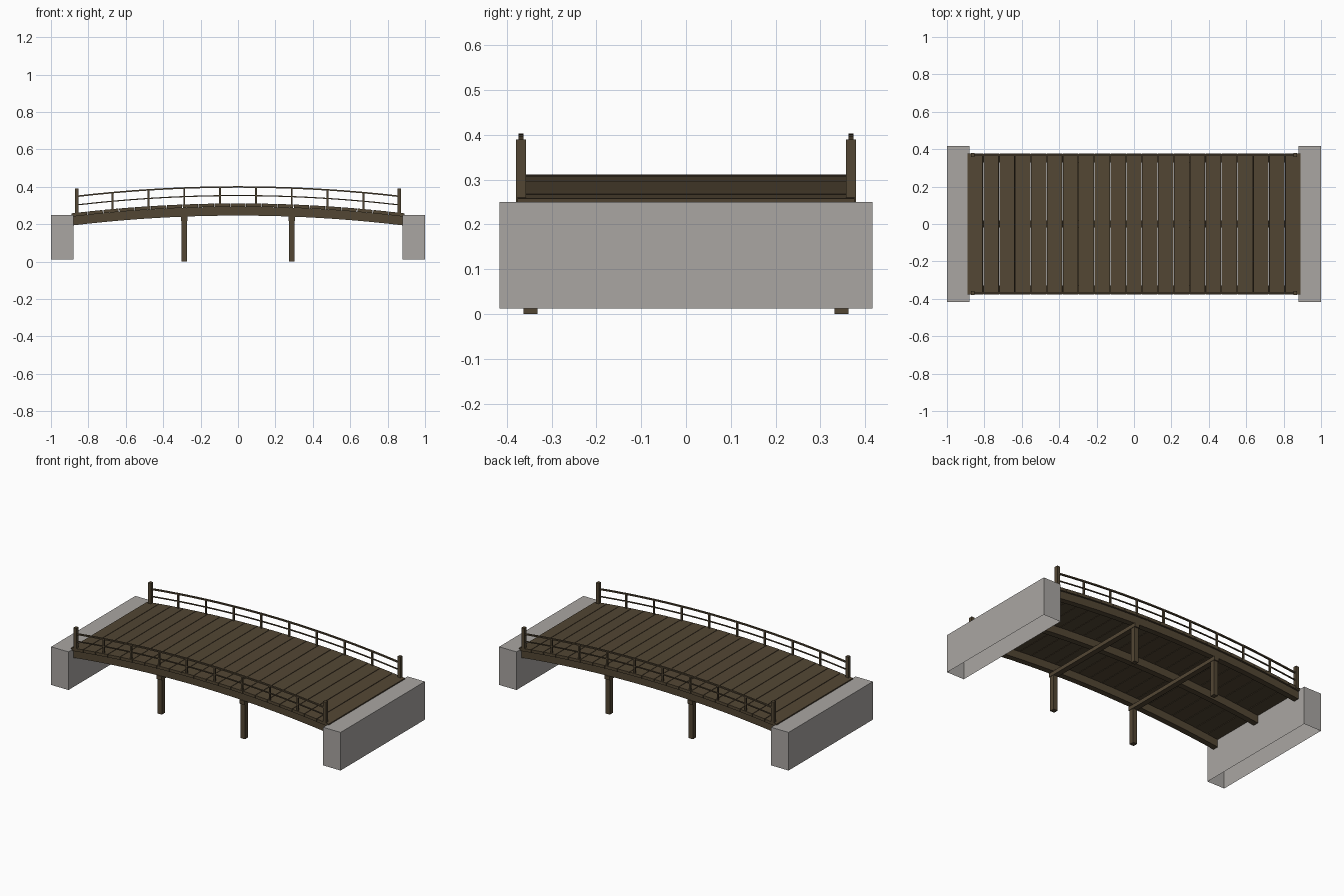
import bpy, bmesh, math
from mathutils import Matrix, Vector

old = bpy.data.objects.get("Cube")
if old:
    bpy.data.objects.remove(old, do_unlink=True)

HALF = 0.88      # half span of the arch
RISE = 0.052     # how far the middle is above the ends
DECK_TOP = 0.311 # deck surface at mid span


def material(name, rgb):
    m = bpy.data.materials.new(name)
    m.use_nodes = True
    m.diffuse_color = (*rgb, 1)
    m.node_tree.nodes["Principled BSDF"].inputs["Base Color"].default_value = (*rgb, 1)
    return m


wood = material("dark wood", (0.086, 0.062, 0.034))
concrete = material("grey concrete", (0.40, 0.382, 0.365))


def finish(name, bm, mat):
    bmesh.ops.recalc_face_normals(bm, faces=bm.faces)
    mesh = bpy.data.meshes.new(name)
    bm.to_mesh(mesh)
    bm.free()
    mesh.materials.append(mat)
    ob = bpy.data.objects.new(name, mesh)
    bpy.context.collection.objects.link(ob)
    return ob


def add_box(bm, centre, size, tilt=0):
    m = (Matrix.Translation(centre) @ Matrix.Rotation(tilt, 4, 'Y')
         @ Matrix.Diagonal((*size, 1)))
    return bmesh.ops.create_cube(bm, size=1, matrix=m)["verts"]


def sag(x):
    return RISE * (x / HALF) ** 2


def arch_beam(name, y, width, top, height, half, steps):
    """Rectangular beam following the arch of the bridge."""
    bm = bmesh.new()
    rings = []
    for i in range(steps + 1):
        x = half * (2 * i / steps - 1)
        z = top - sag(x)
        corners = ((-1, 0), (1, 0), (1, 1), (-1, 1))
        rings.append([bm.verts.new((x, y + s * width / 2, z - d * height)) for s, d in corners])
    for a, b in zip(rings, rings[1:]):
        for k in range(4):
            n = (k + 1) % 4
            bm.faces.new((a[k], a[n], b[n], b[k]))
    bm.faces.new(rings[0])
    bm.faces.new(rings[-1])
    return finish(name, bm, wood)


# Abutments: concrete blocks with open undersides
for side, label in ((1, "left"), (-1, "right")):
    bm = bmesh.new()
    add_box(bm, (side * 0.94, 0, 0.131), (0.12, 0.832, 0.238))
    bm.normal_update()
    under = [f for f in bm.faces if f.normal.z < -0.9]
    bmesh.ops.delete(bm, geom=under, context='FACES_ONLY')
    finish(label + "_abutment", bm, concrete)

# Deck planks laid across the arch
planks = 21
pitch = 1.782 / planks
bm = bmesh.new()
for i in range(planks):
    x = (i - (planks - 1) / 2) * pitch
    tilt = math.atan(2 * RISE * x / HALF ** 2)
    add_box(bm, (x, 0, DECK_TOP - 0.009 - sag(x)), (pitch - 0.003, 0.752, 0.018), tilt)
finish("deck_planks", bm, wood)

# Three girders under the deck
for label, y in (("front", -0.347), ("middle", 0), ("back", 0.347)):
    arch_beam(label + "_girder", y, 0.036, DECK_TOP - 0.018, 0.047, HALF, 24)

# Two trestles: a pair of piles joined by a crossbeam
for side, label in ((1, "left"), (-1, "right")):
    x = side * 0.287
    top = DECK_TOP - 0.065 - sag(x)
    bm = bmesh.new()
    for y in (-0.347, 0.347):
        add_box(bm, (x, y, top / 2), (0.029, 0.031, top))
    finish(label + "_piles", bm, wood)
    bm = bmesh.new()
    add_box(bm, (x, 0, top - 0.011), (0.034, 0.74, 0.024))
    finish(label + "_crossbeam", bm, wood)

# Railings: end posts, balusters and two curved rails on each side
END = 0.862
for side, label in ((-1, "front"), (1, "back")):
    y = side * 0.368
    bm = bmesh.new()
    for x in (-END, END):
        add_box(bm, (x, y, 0.32), (0.02, 0.022, 0.14))
    finish(label + "_end_posts", bm, wood)

    bm = bmesh.new()
    for i in range(1, 9):
        x = END * (2 * i / 9 - 1)
        z = DECK_TOP - 0.01 - sag(x)
        add_box(bm, (x, y, z + 0.048), (0.01, 0.01, 0.096))
    finish(label + "_balusters", bm, wood)

    arch_beam(label + "_top_rail", y, 0.011, 0.403, 0.008, END, 18)
    arch_beam(label + "_lower_rail", y, 0.007, 0.356, 0.006, END, 18)
